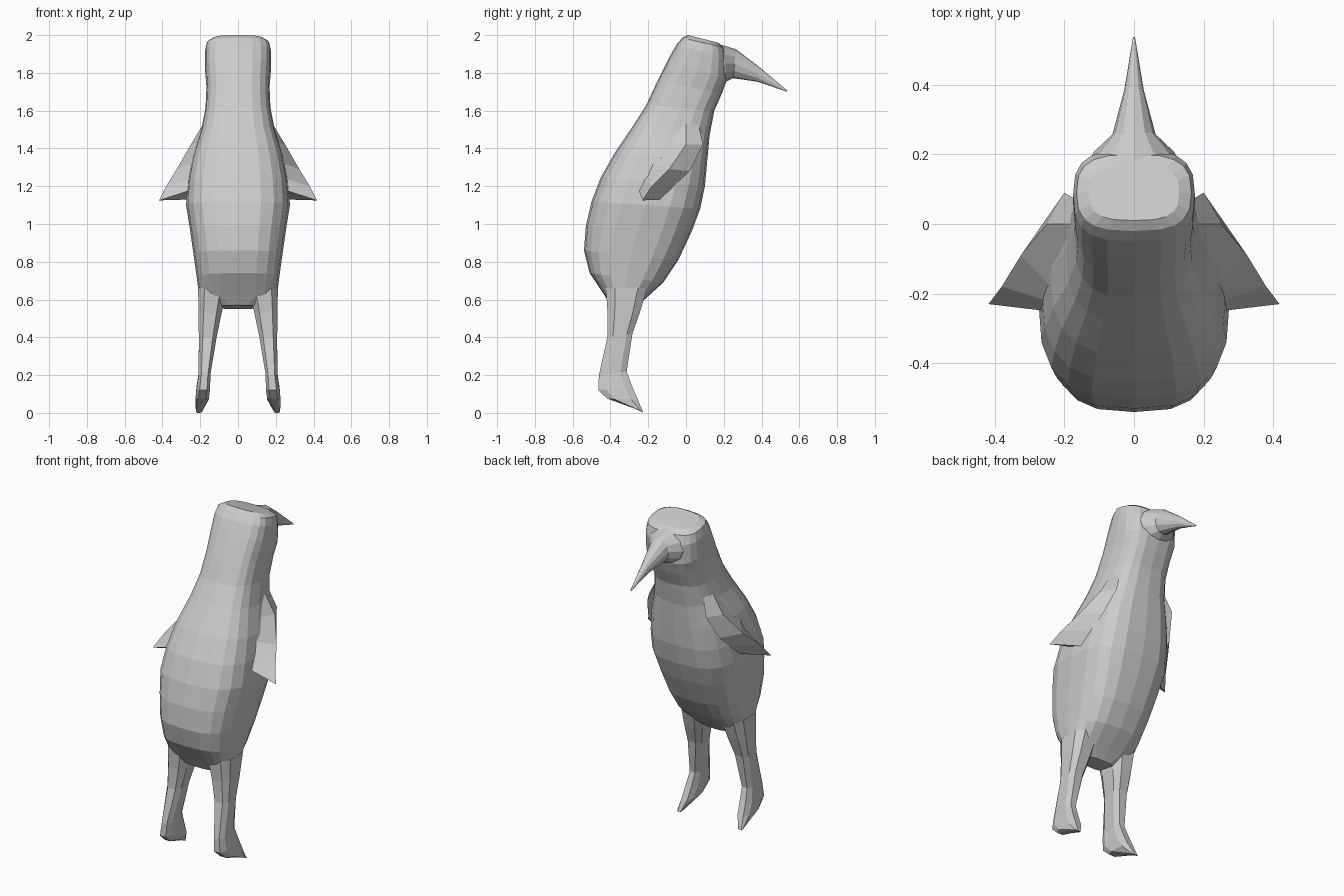
import bpy, bmesh
from math import cos, sin, pi, copysign
from mathutils import Vector


def ring(ay, az, by, bz, w, n, segs, xc=0.0):
    """Rounded section spanning two side-profile points, half-width w in x."""
    a, b = Vector((xc, ay, az)), Vector((xc, by, bz))
    mid, half = (a + b) / 2, (b - a) / 2
    pts = []
    for i in range(segs):
        t = 2 * pi * (i + 0.5) / segs if segs < 12 else 2 * pi * i / segs
        c = copysign(abs(cos(t)) ** (2 / n), cos(t))
        s = copysign(abs(sin(t)) ** (2 / n), sin(t))
        if abs(cos(t)) < 1e-6:
            c = 0
        if abs(sin(t)) < 1e-6:
            s = 0
        pts.append(mid + half * c + Vector((w * s, 0, 0)))
    return pts


def loft(name, rings, mirror=False):
    """Skin a list of equal-sized rings and cap both ends."""
    bm = bmesh.new()
    loops = [[bm.verts.new(p) for p in r] for r in rings]
    k = len(loops[0])
    for lo, hi in zip(loops, loops[1:]):
        for i in range(k):
            j = (i + 1) % k
            bm.faces.new((lo[i], lo[j], hi[j], hi[i]))
    bm.faces.new(loops[0])
    bm.faces.new(loops[-1])
    bmesh.ops.recalc_face_normals(bm, faces=bm.faces)
    me = bpy.data.meshes.new(name)
    bm.to_mesh(me)
    bm.free()
    ob = bpy.data.objects.new(name, me)
    bpy.context.collection.objects.link(ob)
    if mirror:
        ob.modifiers.new("mirror", 'MIRROR').use_mirror_merge = False
    return ob


# Body, neck and head: back y, z, front y, z, half-width
body = [
    (-0.40, 0.57, -0.27, 0.55, 0.11),
    (-0.43, 0.62, -0.22, 0.60, 0.205),
    (-0.51, 0.74, -0.12, 0.69, 0.218),
    (-0.54, 0.86, -0.04, 0.81, 0.235),
    (-0.53, 0.99, 0.03, 0.96, 0.255),
    (-0.50, 1.12, 0.075, 1.08, 0.275),
    (-0.45, 1.25, 0.10, 1.20, 0.265),
    (-0.375, 1.38, 0.112, 1.33, 0.24),
    (-0.28, 1.52, 0.125, 1.47, 0.195),
    (-0.21, 1.63, 0.15, 1.60, 0.172),
    (-0.15, 1.76, 0.19, 1.69, 0.167),
    (-0.09, 1.88, 0.215, 1.76, 0.175),
    (-0.05, 1.95, 0.215, 1.88, 0.175),
    (-0.02, 1.985, 0.20, 1.935, 0.165),
    (0.01, 2.00, 0.17, 1.96, 0.13),
]
loft("body", [ring(*r, 2.9, 20) for r in body])

# Beak: top y, z, bottom y, z, half-width
beak = [
    (0.13, 1.965, 0.15, 1.72, 0.15),
    (0.20, 1.945, 0.215, 1.755, 0.115),
    (0.265, 1.925, 0.25, 1.772, 0.062),
    (0.39, 1.83, 0.38, 1.753, 0.028),
    (0.537, 1.706, 0.535, 1.70, 0.003),
]
loft("beak", [ring(*r, 2.0, 12) for r in beak])

# Legs with pointed feet: back y, z, front y, z, half-width, centre x
legs = [
    (-0.43, 0.66, -0.20, 0.66, 0.080, 0.135),
    (-0.42, 0.53, -0.24, 0.53, 0.065, 0.148),
    (-0.42, 0.40, -0.28, 0.42, 0.050, 0.160),
    (-0.465, 0.20, -0.31, 0.22, 0.033, 0.177),
    (-0.47, 0.12, -0.28, 0.14, 0.038, 0.184),
    (-0.42, 0.075, -0.25, 0.07, 0.037, 0.190),
    (-0.26, 0.02, -0.225, 0.00, 0.017, 0.207),
]
loft("legs", [ring(*r[:5], 3.0, 8, r[5]) for r in legs], mirror=True)

# Wings: triangular sections (front edge, outer edge, rear edge)
wings = [
    ((0.15, 0.06, 1.56), (0.165, 0.0, 1.56), (0.14, -0.08, 1.56)),
    ((0.20, 0.09, 1.42), (0.25, 0.0, 1.42), (0.20, -0.12, 1.43)),
    ((0.24, 0.02, 1.28), (0.325, -0.09, 1.29), (0.24, -0.18, 1.32)),
    ((0.25, -0.06, 1.20), (0.38, -0.18, 1.20), (0.25, -0.22, 1.24)),
    ((0.25, -0.13, 1.13), (0.418, -0.23, 1.125), (0.25, -0.25, 1.18)),
]
loft("wings", [[Vector(p) for p in r] for r in wings], mirror=True)
